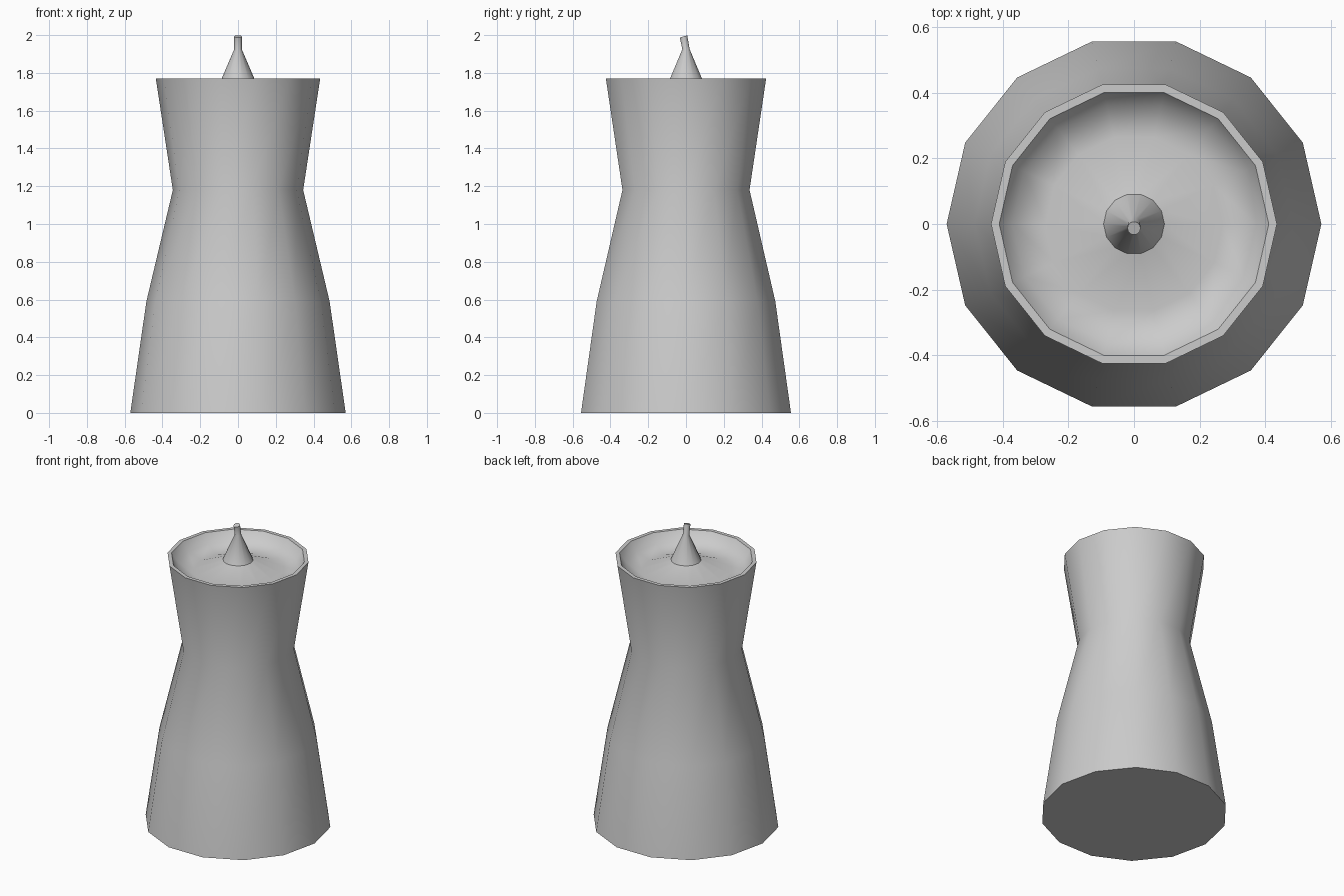
import bpy, bmesh, math

if "Cube" in bpy.data.objects:
    bpy.data.objects.remove(bpy.data.objects["Cube"])

SIDES = 14


def loft(name, rings, angle):
    """Skin rings of (radius, z, y offset, y tilt) and cap both ends."""
    bm = bmesh.new()
    loops = []
    for r, z, oy, tilt in rings:
        loop = []
        for i in range(SIDES):
            a = 2 * math.pi * i / SIDES
            s = r * math.sin(a)
            loop.append(bm.verts.new((r * math.cos(a), oy + s, z + tilt * s)))
        loops.append(loop)
    for lo, hi in zip(loops, loops[1:]):
        for i in range(SIDES):
            j = (i + 1) % SIDES
            bm.faces.new((lo[i], lo[j], hi[j], hi[i]))
    bm.faces.new(loops[0][::-1])
    bm.faces.new(loops[-1])
    bmesh.ops.recalc_face_normals(bm, faces=bm.faces[:])
    mesh = bpy.data.meshes.new(name)
    bm.to_mesh(mesh)
    bm.free()
    obj = bpy.data.objects.new(name, mesh)
    bpy.context.collection.objects.link(obj)
    bpy.ops.object.select_all(action='DESELECT')
    obj.select_set(True)
    bpy.context.view_layer.objects.active = obj
    bpy.ops.object.shade_smooth_by_angle(angle=math.radians(angle))
    return obj


# Waisted body with a thin rim, sunken trough and low central mound
body = [(0.57, 0), (0.485, 0.59), (0.345, 1.18), (0.435, 1.77),
        (0.41, 1.77), (0.37, 1.71), (0.27, 1.68), (0.09, 1.757)]
loft("candle_body", [(r, z, 0, 0) for r, z in body], 50)

# Flared wick base ending in a short bent tip
loft("wick", [(0.093, 1.755, 0, 0), (0.02, 1.925, 0, 0),
              (0.02, 1.993, -0.013, -0.3 * -1)], 35)
